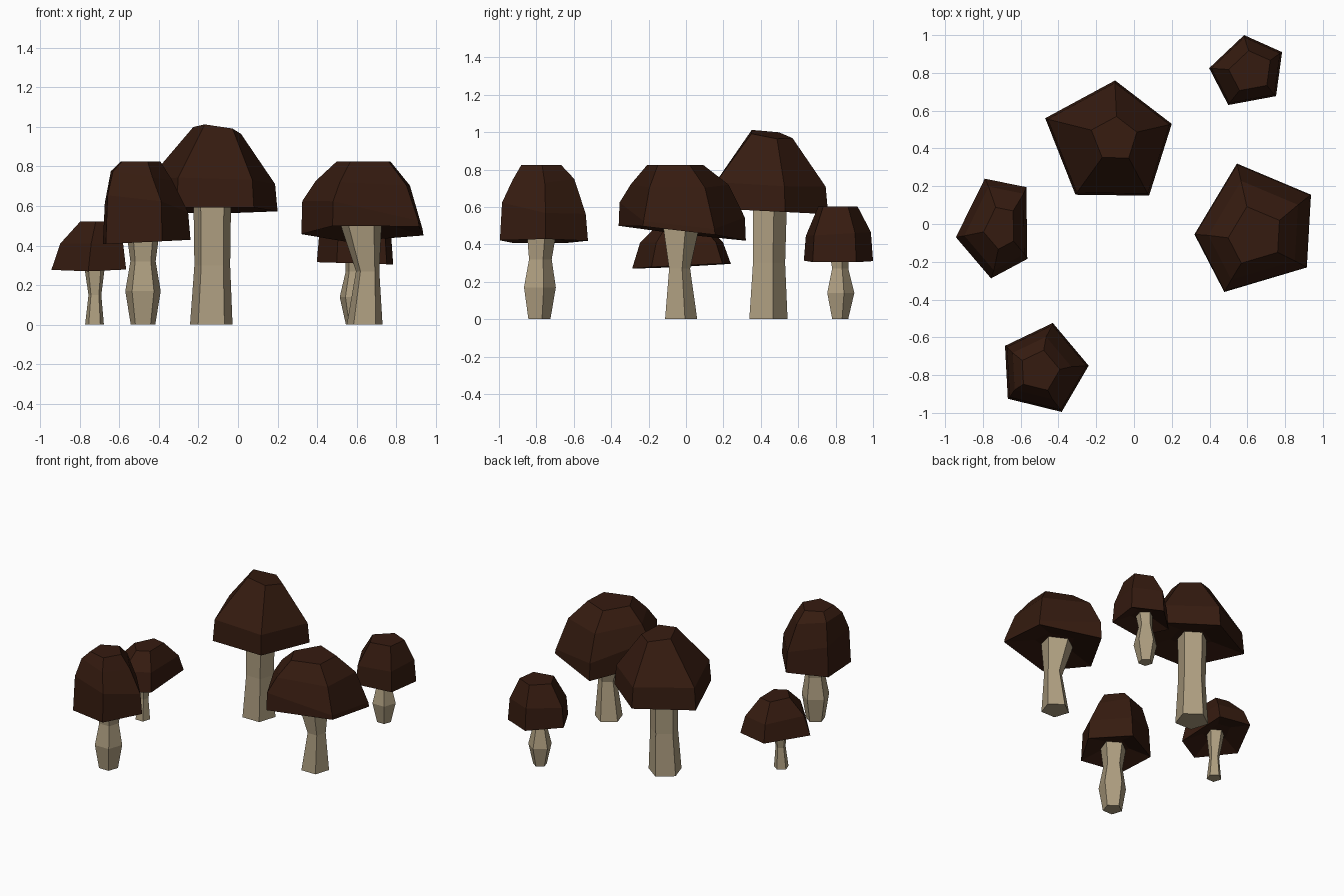
import bpy, bmesh
from math import sin, cos, pi

if "Cube" in bpy.data.objects:
    bpy.data.objects.remove(bpy.data.objects["Cube"])


def material(name, color):
    m = bpy.data.materials.new(name)
    m.diffuse_color = color
    m.use_nodes = True
    m.node_tree.nodes["Principled BSDF"].inputs["Base Color"].default_value = m.diffuse_color
    return m


CAP = material("dark_brown", (0.036, 0.011, 0.005, 1))
STEM = material("pale_tan", (0.42, 0.34, 0.215, 1))


def loft(name, rings, mat):
    """Skin a stack of equal-count rings and close both ends."""
    bm = bmesh.new()
    loops = [[bm.verts.new(p) for p in ring] for ring in rings]
    n = len(loops[0])
    for a, b in zip(loops, loops[1:]):
        for i in range(n):
            j = (i + 1) % n
            bm.faces.new((a[i], a[j], b[j], b[i]))
    bm.faces.new(loops[0])
    bm.faces.new(loops[-1])
    bmesh.ops.recalc_face_normals(bm, faces=bm.faces)
    me = bpy.data.meshes.new(name)
    bm.to_mesh(me)
    bm.free()
    me.materials.append(mat)
    ob = bpy.data.objects.new(name, me)
    bpy.context.collection.objects.link(ob)


def mushroom(name, rim, cap, stem, turn=90):
    """rim: five plan points; cap: (scale, shift x, shift y, z, slope x, slope y);
    stem: (x, y, z, radius)."""
    mx = sum(p[0] for p in rim) / 5
    my = sum(p[1] for p in rim) / 5

    def ring(s, sx, sy, z, gx, gy):
        return [(mx + sx + s * (x - mx), my + sy + s * (y - my),
                 z + s * (gx * (x - mx) + gy * (y - my))) for x, y in rim]

    # shallow hollow under the cap
    s, sx, sy, z, gx, gy = cap[0]
    hollow = (0.4, sx, sy, z + 0.045, gx, gy)
    loft(name + "_cap", [ring(*r) for r in [hollow] + cap], CAP)

    # five-sided stem
    angles = [turn * pi / 180 + i * 2 * pi / 5 for i in range(5)]
    loft(name + "_stem", [[(x + r * cos(a), y + r * sin(a), z) for a in angles]
                          for x, y, z, r in stem], STEM)


# tall mushroom at the back
mushroom("tall_mushroom",
         [(-.10, .76), (.20, .53), (.08, .15), (-.31, .155), (-.47, .56)],
         [(1, 0, 0, .578, 0, -.05), (.96, 0, 0, .725, -.03, -.05),
          (.36, .02, .02, .987, -.15, -.15)],
         [(-.135, .43, 0, .113), (-.13, .435, .3, .095), (-.13, .44, .64, .1)])

# wide mushroom on the right
mushroom("wide_mushroom",
         [(.545, .32), (.937, .155), (.915, -.23), (.478, -.36), (.32, -.055)],
         [(1, 0, 0, .465, .03, -.12), (.985, 0, 0, .56, -.2, -.1),
          (.77, 0, -.01, .715, -.05, 0), (.44, 0, -.03, .825, 0, 0)],
         [(.64, -.035, 0, .095), (.655, -.04, .27, .062),
          (.62, -.035, .52, .112)])

# small mushroom at the back right
mushroom("small_mushroom",
         [(.583, 1.0), (.784, .91), (.752, .677), (.499, .63), (.398, .825)],
         [(1, 0, 0, .31, -.03, 0), (.94, 0, 0, .455, 0, .06),
          (.57, .015, 0, .602, 0, 0)],
         [(.59, .82, 0, .047), (.59, .82, .14, .08), (.59, .82, .27, .048),
          (.595, .815, .36, .058)])

# low mushroom on the left
mushroom("low_mushroom",
         [(-.79, .24), (-.57, .195), (-.565, -.185), (-.757, -.288), (-.943, -.07)],
         [(1, 0, 0, .284, .02, .05), (.84, .01, 0, .41, 0, 0),
          (.42, .02, 0, .522, 0, 0)],
         [(-.725, -.05, 0, .05), (-.723, -.045, .15, .034),
          (-.725, -.035, .33, .06)])

# bulging mushroom at the front left
mushroom("bulging_mushroom",
         [(-.43, -.524), (-.24, -.75), (-.383, -.995), (-.668, -.925), (-.683, -.645)],
         [(1, 0, 0, .417, .05, 0), (.95, 0, 0, .605, -.15, -.15),
          (.7, -.02, 0, .755, -.15, 0), (.45, -.02, -.01, .825, 0, 0)],
         [(-.48, -.79, 0, .065), (-.48, -.79, .17, .094),
          (-.48, -.785, .32, .067), (-.48, -.78, .47, .088)])
